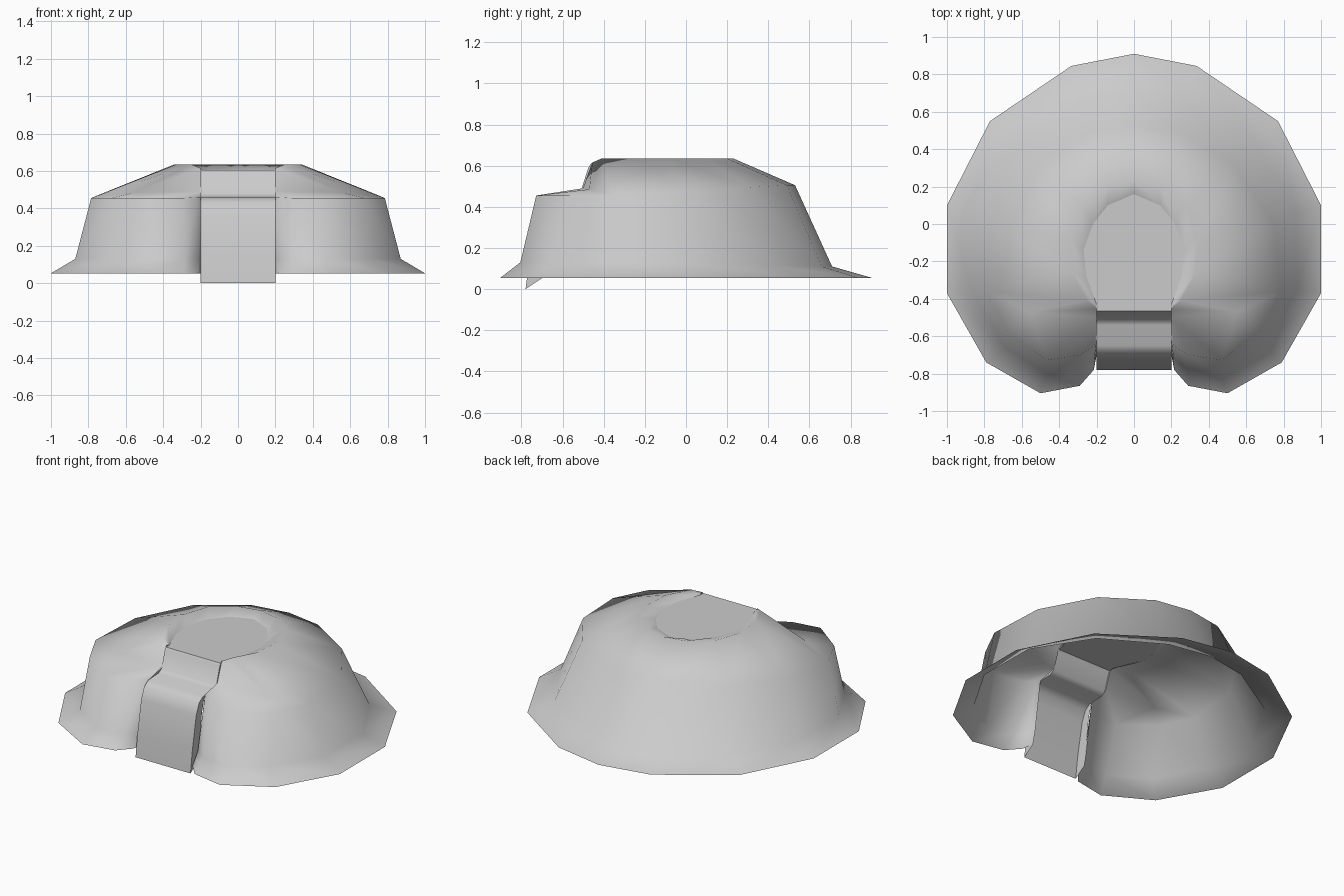
import bpy
import bmesh

default_cube = bpy.data.objects.get("Cube")
if default_cube:
    bpy.data.objects.remove(default_cube, do_unlink=True)

# Single plain grey finish
grey = bpy.data.materials.new("plain_grey")
grey.use_nodes = True
colour = (0.6, 0.6, 0.6, 1)
grey.diffuse_color = colour
grey.node_tree.nodes["Principled BSDF"].inputs["Base Color"].default_value = colour


def finish(name, bm, smooth=True, mirror=False):
    """Turn a bmesh sheet into an object whose faces point upwards and outwards."""
    bmesh.ops.recalc_face_normals(bm, faces=bm.faces)
    if sum(f.normal.z * f.calc_area() for f in bm.faces) < 0:
        bmesh.ops.reverse_faces(bm, faces=bm.faces)
    mesh = bpy.data.meshes.new(name)
    bm.to_mesh(mesh)
    bm.free()
    mesh.materials.append(grey)
    for poly in mesh.polygons:
        poly.use_smooth = smooth
    obj = bpy.data.objects.new(name, mesh)
    bpy.context.scene.collection.objects.link(obj)
    if mirror:
        mod = obj.modifiers.new("Mirror", 'MIRROR')
        mod.use_axis = (True, False, False)
        mod.use_clip = True
        mod.merge_threshold = 0.001
    return obj


def add_ring(bm, points):
    return [bm.verts.new(p) for p in points]


def bridge(bm, lower, upper):
    for i in range(min(len(lower), len(upper)) - 1):
        bm.faces.new((lower[i], lower[i + 1], upper[i + 1], upper[i]))


# Half outlines, running from the back centre round to the front slot
hem_outline = [(0, .91), (.335, .845), (.77, .55), (1, .1), (1, -.37),
               (.79, -.74), (.5, -.905), (.29, -.865), (.215, -.78), (.2, -.7)]
hem = [(x, y, .053) for x, y in hem_outline]
flare = [(0, .71, .11), (.28, .66, .11), (.655, .43, .115), (.87, .06, .125),
         (.87, -.35, .13), (.69, -.66, .13), (.46, -.805, .13),
         (.285, -.775, .13), (.212, -.72, .13), (.2, -.68, .13)]
shoulder = [(0, .53, .505), (.24, .49, .505), (.54, .31, .495), (.75, 0, .47),
            (.785, -.36, .455), (.68, -.57, .455), (.47, -.728, .455),
            (.29, -.7, .455), (.215, -.65, .46), (.2, -.63, .46)]
rim_outline = [(0, .23), (.14, .2), (.28, .1), (.34, -.08), (.33, -.26), (.25, -.41)]
rim = [(x, y, .635) for x, y in rim_outline]
floor_outline = [(0, .16), (.14, .1), (.22, 0), (.27, -.14), (.255, -.28), (.2, -.43)]
floor = [(x, y, .605) for x, y in floor_outline]

# Hollow body shell: hem, flare, wall, dome, recess edge and front shelf
bm = bmesh.new()
h, f, s, r, p = (add_ring(bm, ring) for ring in (hem, flare, shoulder, rim, floor))
bridge(bm, h, f)
bridge(bm, f, s)
bridge(bm, s[:5], r[:5])
bridge(bm, r, p)
tip, step = add_ring(bm, [(.55, -.47, .485), (.2, -.5, .49)])
lip = bm.verts.new((.2, -.455, .615))
for face in ((s[4], tip, r[5], r[4]), (s[4], s[5], tip), (s[5], s[6], tip),
             (s[6], s[7], step, tip), (s[7], s[8], step), (s[8], s[9], step),
             (tip, step, lip, r[5]), (r[5], lip, p[5])):
    bm.faces.new(face)
finish("body_shell", bm, mirror=True)

# Flat floor of the recess on top
bm = bmesh.new()
edge = floor + [(.2, -.465, .605)]
edge += [(-x, y, z) for x, y, z in reversed(edge[1:])]
bm.faces.new(add_ring(bm, edge))
finish("top_plate", bm, smooth=False)

# Stepped strip filling the front slot
profile = [(-.78, 0), (-.76, .15), (-.72, .36), (-.69, .43), (-.65, .457),
           (-.54, .462), (-.51, .48), (-.475, .59), (-.465, .605)]
bm = bmesh.new()
left, right = (add_ring(bm, [(x, y, z) for y, z in profile]) for x in (.2, -.2))
bridge(bm, left, right)
finish("front_strip", bm)

# Narrow cheeks closing the slot sides above and behind the strip
bm = bmesh.new()
for x in (.2, -.2):
    inner = add_ring(bm, [(x, y, z) for y, z in profile])
    outer = add_ring(bm, [(x, y, z) for y, z in (
        (-.7, .053), (-.69, .13), (-.66, .36), (-.64, .43), (-.63, .46),
        (-.54, .48), (-.5, .49), (-.455, .615), (-.43, .605))])
    bridge(bm, inner, outer)
finish("slot_cheeks", bm, smooth=False)
